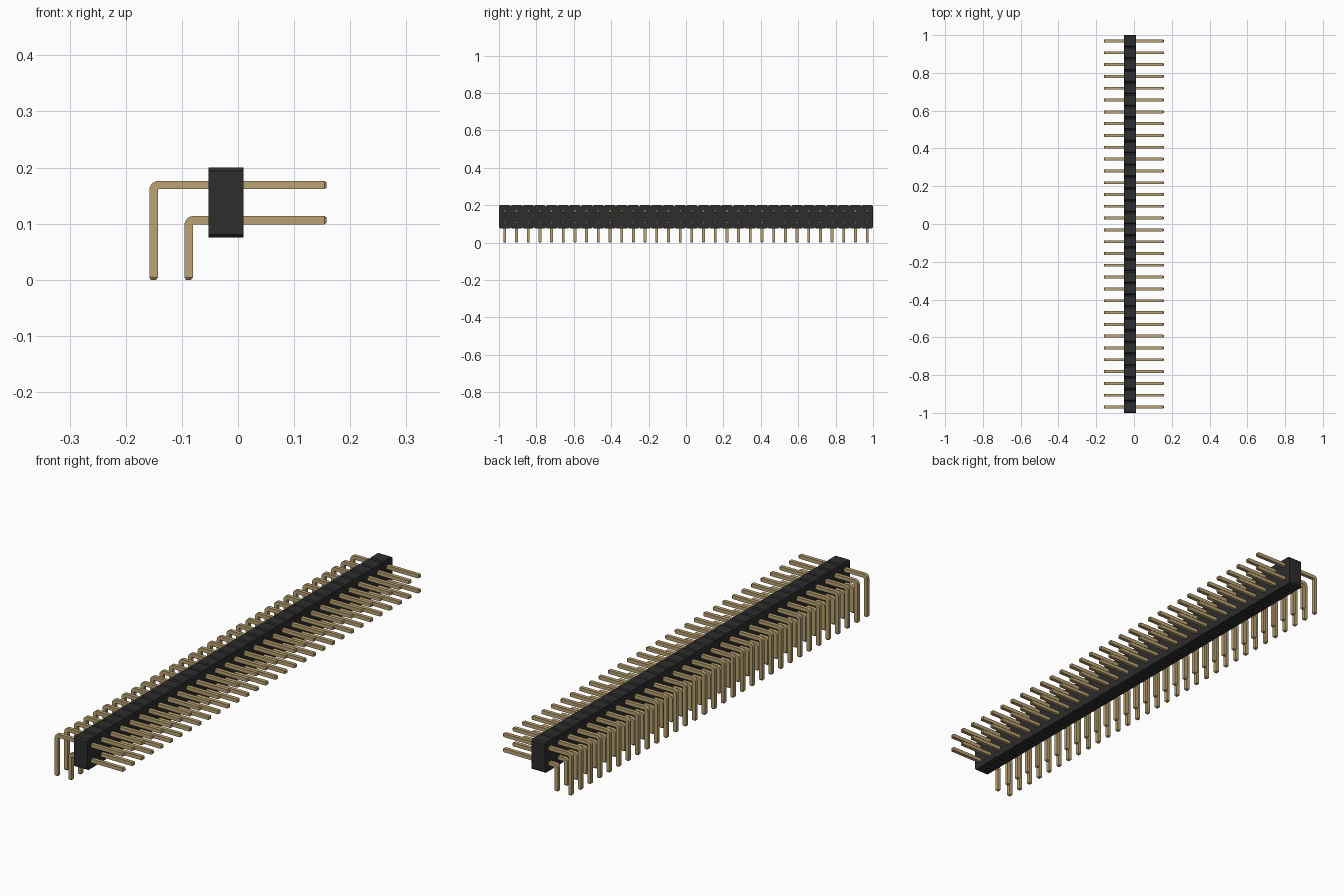
import bpy, bmesh
from math import sin, cos, pi

cube = bpy.data.objects.get("Cube")
if cube:
    bpy.data.objects.remove(cube)

COUNT = 32
PITCH = 2 / COUNT
HALF = 0.0075          # half the pin thickness
TIP = 0.004            # length of the tip bevel
BODY_X = (-0.0527, 0.0098)
BODY_Z = (0.075, 0.2)
CHAMFER = 0.006


def material(name, rgb):
    mat = bpy.data.materials.new(name)
    mat.use_nodes = True
    mat.diffuse_color = (*rgb, 1)
    bsdf = mat.node_tree.nodes["Principled BSDF"]
    bsdf.inputs["Base Color"].default_value = (*rgb, 1)
    bsdf.inputs["Roughness"].default_value = 0.5
    return mat


def finish(name, bm, mat):
    bmesh.ops.recalc_face_normals(bm, faces=bm.faces)
    mesh = bpy.data.meshes.new(name)
    bm.to_mesh(mesh)
    bm.free()
    mesh.materials.append(mat)
    obj = bpy.data.objects.new(name, mesh)
    bpy.context.collection.objects.link(obj)
    return obj


black = material("black plastic", (0.026, 0.026, 0.026))
gold = material("pale gold", (0.503, 0.366, 0.171))


# Housing: one scalloped outline, chamfered at every pin position, extruded across
def housing():
    low, high = BODY_Z
    bottom, top = [], []
    for i in range(COUNT):
        a = -1 + i * PITCH
        b = a + PITCH
        bottom += [(a, low + CHAMFER), (a + CHAMFER, low), (b - CHAMFER, low)]
        top += [(a, high - CHAMFER), (a + CHAMFER, high), (b - CHAMFER, high)]
    bottom.append((1, low + CHAMFER))
    top.append((1, high - CHAMFER))
    bm = bmesh.new()
    face = bm.faces.new([bm.verts.new((BODY_X[0], y, z)) for y, z in bottom + top[::-1]])
    new = bmesh.ops.extrude_face_region(bm, geom=[face])["geom"]
    moved = [v for v in new if isinstance(v, bmesh.types.BMVert)]
    bmesh.ops.translate(bm, verts=moved, vec=(BODY_X[1] - BODY_X[0], 0, 0))
    finish("housing", bm, black)


# Pin: a square section swept up the leg, round the bend and out to the tip
def pin_row(name, leg_x, arm_z, end_x=0.158):
    radius = HALF + 0.002
    sections = [(leg_x, 0, 0, HALF * 0.6), (leg_x, TIP, 0, HALF)]
    for i in range(7):
        t = i / 6 * pi / 2
        sections.append((leg_x + radius * (1 - cos(t)),
                         arm_z - radius * (1 - sin(t)), t, HALF))
    sections += [(end_x - TIP, arm_z, pi / 2, HALF), (end_x, arm_z, pi / 2, HALF * 0.6)]
    bm = bmesh.new()
    rings = []
    for x, z, t, h in sections:
        rings.append([bm.verts.new((x + a * h * cos(t), b * h, z - a * h * sin(t)))
                      for a, b in ((-1, -1), (1, -1), (1, 1), (-1, 1))])
    for r, s in zip(rings, rings[1:]):
        for k in range(4):
            n = (k + 1) % 4
            bm.faces.new((r[k], r[n], s[n], s[k]))
    bm.faces.new(rings[0])
    bm.faces.new(rings[-1])
    obj = finish(name, bm, gold)
    obj.location.y = -1 + PITCH / 2
    array = obj.modifiers.new("row", "ARRAY")
    array.count = COUNT
    array.use_relative_offset = False
    array.use_constant_offset = True
    array.constant_offset_displace = (0, PITCH, 0)


housing()
pin_row("upper_pins", -0.1505, 0.169)
pin_row("lower_pins", -0.088, 0.1065)
